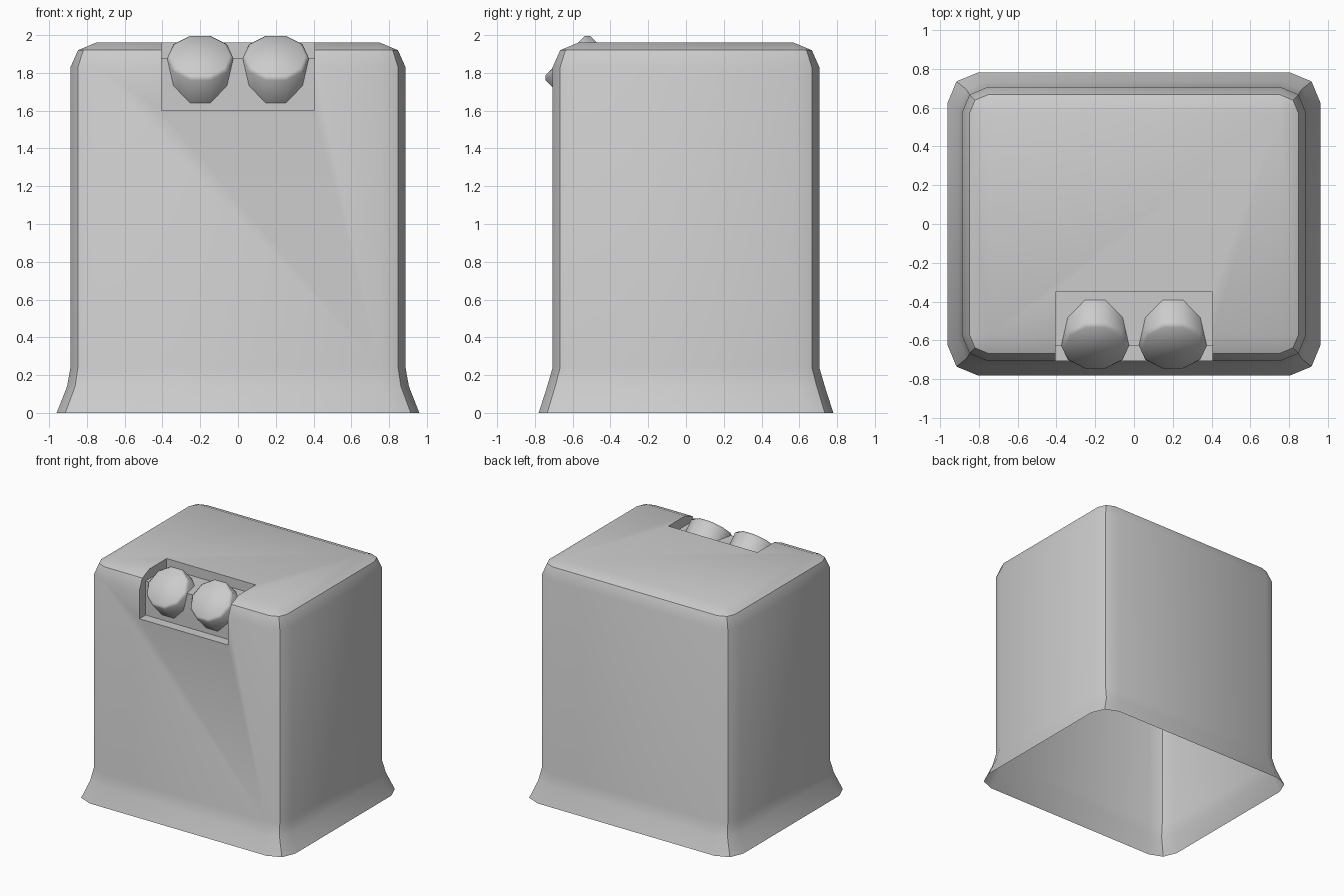
import bpy, bmesh, math
from mathutils import Matrix

if "Cube" in bpy.data.objects:
    bpy.data.objects.remove(bpy.data.objects["Cube"])


def loft(name, rings, cap_start=True):
    """Skin a stack of equal-length point rings into a mesh object."""
    bm = bmesh.new()
    loops = [[bm.verts.new(p) for p in ring] for ring in rings]
    n = len(loops[0])
    for a, b in zip(loops, loops[1:]):
        for i in range(n):
            j = (i + 1) % n
            bm.faces.new((a[i], a[j], b[j], b[i]))
    if cap_start:
        bm.faces.new(loops[0][::-1])
    bm.faces.new(loops[-1])
    bmesh.ops.remove_doubles(bm, verts=bm.verts, dist=0.003)
    bmesh.ops.recalc_face_normals(bm, faces=bm.faces)
    mesh = bpy.data.meshes.new(name)
    bm.to_mesh(mesh)
    bm.free()
    obj = bpy.data.objects.new(name, mesh)
    bpy.context.collection.objects.link(obj)
    return obj


def activate(obj):
    bpy.ops.object.select_all(action='DESELECT')
    obj.select_set(True)
    bpy.context.view_layer.objects.active = obj


def smooth(obj, degrees):
    activate(obj)
    bpy.ops.object.shade_smooth_by_angle(angle=math.radians(degrees))


def rounded_rect(hx, hy, r, z):
    """Rectangle with two-segment corners, counter-clockwise."""
    pts = []
    for k, (sx, sy) in enumerate(((1, 1), (-1, 1), (-1, -1), (1, -1))):
        for s in range(3):
            a = math.radians(90 * k + 45 * s)
            pts.append((sx * (hx - r) + r * math.cos(a),
                        sy * (hy - r) + r * math.sin(a), z))
    return pts


# Housing: flared skirt, straight walls, rounded top
levels = [(0.96, 0.78, 0.155, 0.0), (0.905, 0.735, 0.145, 0.14),
          (0.887, 0.706, 0.135, 0.24), (0.887, 0.706, 0.135, 1.83),
          (0.847, 0.666, 0.095, 1.92), (0.752, 0.571, 0.0, 1.96)]
housing = loft("housing", [rounded_rect(*lv) for lv in levels])

# Stepped recess following the top front edge
profile = [(-1, 1.6), (-0.625, 1.6), (-0.625, 1.88),
           (-0.35, 1.88), (-0.35, 2.2), (-1, 2.2)]
cutter = loft("recess_cutter", [[(x, y, z) for y, z in profile] for x in (-0.405, 0.405)])
cutter.hide_render = True
mod = housing.modifiers.new("recess", 'BOOLEAN')
mod.operation = 'DIFFERENCE'
mod.solver = 'EXACT'
mod.object = cutter
activate(housing)
bpy.ops.object.modifier_apply(modifier=mod.name)
bpy.data.objects.remove(cutter)

# Open underside
bm = bmesh.new()
bm.from_mesh(housing.data)
floor = [f for f in bm.faces if all(v.co.z < 0.001 for v in f.verts)]
bmesh.ops.delete(bm, geom=floor, context='FACES')
bm.to_mesh(housing.data)
bm.free()
smooth(housing, 40)

# Two ten-sided push buttons tilted 45 degrees
for side, x in (("left", -0.2), ("right", 0.2)):
    rings = [[(r * math.cos(math.tau * i / 10), r * math.sin(math.tau * i / 10), h)
              for i in range(10)]
             for r, h in ((0.175, -0.2), (0.175, -0.018), (0.157, 0.0))]
    button = loft(side + "_button", rings, cap_start=False)
    button.data.transform(Matrix.Translation((x, -0.639, 1.891))
                          @ Matrix.Rotation(math.radians(45), 4, 'X'))
    smooth(button, 50)
